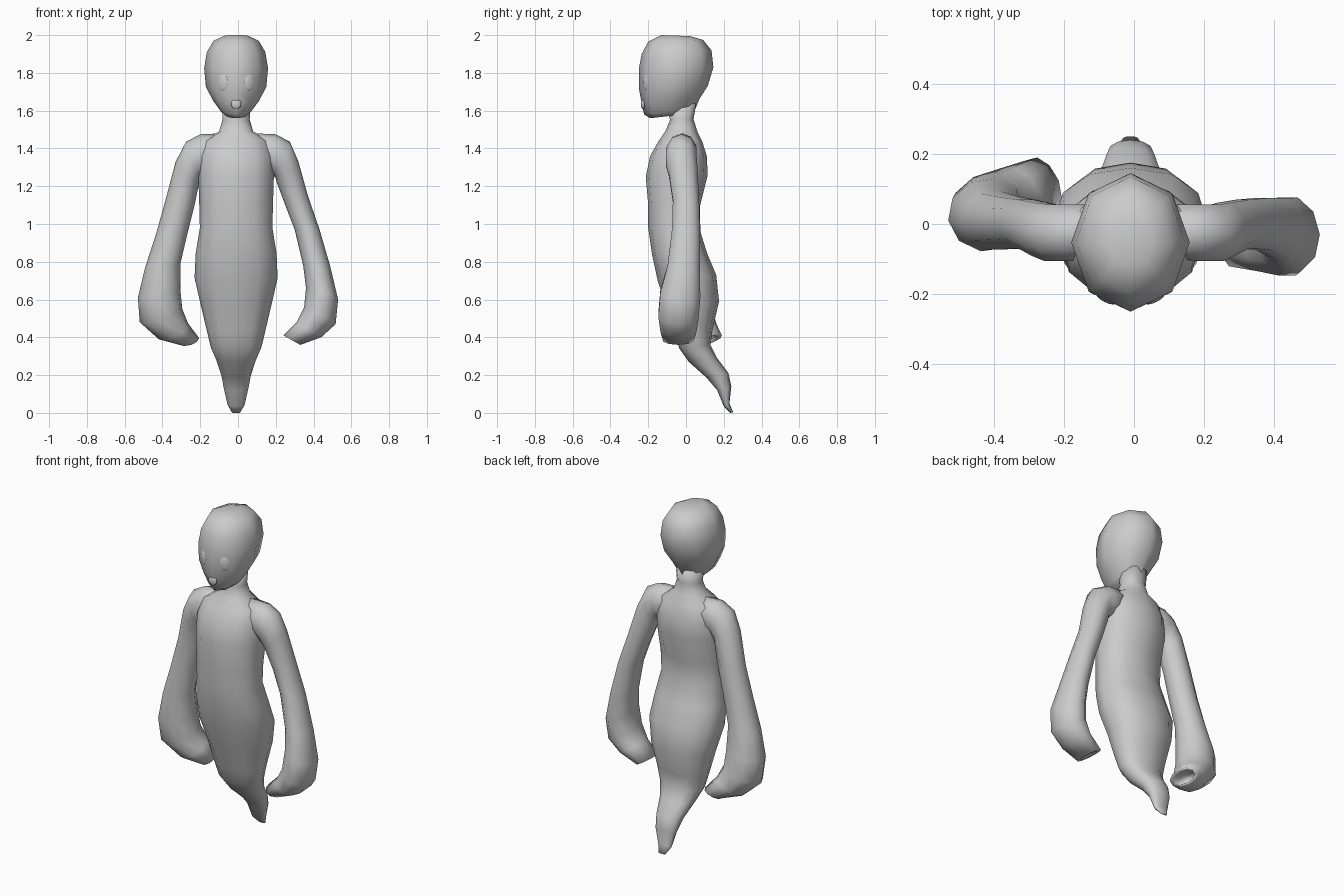
import bpy, bmesh, math
from mathutils import Vector


def loft(name, rings, sides, power=1.0, opening=False):
    """Skin elliptical rings, each given as (edge point, opposite edge point, side radius)."""
    rings = [(Vector(a), Vector(b), r) for a, b, r in rings]
    mids = [(a + b) / 2 for a, b, r in rings]
    loops = []
    for i, (a, b, r) in enumerate(rings):
        u = (b - a) / 2
        t = mids[min(i + 1, len(mids) - 1)] - mids[max(i - 1, 0)]
        v = u.cross(t).normalized() * r
        pts = []
        for k in range(sides):
            ang = 2 * math.pi * k / sides
            c, s = math.cos(ang), math.sin(ang)
            c = math.copysign(abs(c) ** power, c)
            s = math.copysign(abs(s) ** power, s)
            pts.append(mids[i] + u * c + v * s)
        loops.append(pts)
    if opening:  # sunken hollow at the end
        m, back = mids[-1], (mids[-2] - mids[-1]) * 0.6
        rim = loops[-1]
        loops.append([m + (p - m) * 0.72 for p in rim])
        loops.append([m + (p - m) * 0.55 + back for p in rim])
    bm = bmesh.new()
    vs = [[bm.verts.new(p) for p in pts] for pts in loops]
    for p, q in zip(vs, vs[1:]):
        for k in range(sides):
            n = (k + 1) % sides
            bm.faces.new((p[k], p[n], q[n], q[k]))
    bm.faces.new(vs[0])
    bm.faces.new(vs[-1])
    bmesh.ops.recalc_face_normals(bm, faces=bm.faces)
    for f in bm.faces:
        f.smooth = True
    me = bpy.data.meshes.new(name)
    bm.to_mesh(me)
    bm.free()
    ob = bpy.data.objects.new(name, me)
    bpy.context.collection.objects.link(ob)
    return ob


CX = -0.01


def profile(rows):
    """Rows of front y, front z, back y, back z, half width."""
    return [((CX, fy, fz), (CX, by, bz), w) for fy, fz, by, bz, w in rows]


# Head
loft("head", profile([
    (-0.13, 2.0, 0.02, 1.995, 0.06),
    (-0.20, 1.965, 0.09, 1.975, 0.12),
    (-0.235, 1.90, 0.135, 1.92, 0.155),
    (-0.25, 1.82, 0.145, 1.83, 0.169),
    (-0.25, 1.72, 0.115, 1.73, 0.16),
    (-0.235, 1.64, 0.07, 1.66, 0.12),
    (-0.222, 1.58, 0.05, 1.61, 0.08),
    (-0.19, 1.56, 0.03, 1.585, 0.055),
]), 8)

# Neck, torso and tapering tail
loft("body", profile([
    (-0.10, 1.62, 0.055, 1.64, 0.075),
    (-0.085, 1.55, 0.04, 1.555, 0.072),
    (-0.11, 1.49, 0.06, 1.49, 0.09),
    (-0.145, 1.44, 0.085, 1.44, 0.175),
    (-0.19, 1.36, 0.11, 1.36, 0.20),
    (-0.213, 1.25, 0.115, 1.26, 0.20),
    (-0.20, 1.10, 0.075, 1.10, 0.195),
    (-0.20, 0.98, 0.07, 0.98, 0.192),
    (-0.18, 0.84, 0.11, 0.85, 0.214),
    (-0.15, 0.70, 0.16, 0.73, 0.22),
    (-0.105, 0.56, 0.175, 0.59, 0.188),
    (-0.065, 0.43, 0.14, 0.44, 0.155),
    (-0.035, 0.34, 0.13, 0.36, 0.135),
    (0.015, 0.27, 0.165, 0.29, 0.105),
    (0.11, 0.185, 0.225, 0.21, 0.078),
    (0.165, 0.12, 0.24, 0.14, 0.065),
    (0.20, 0.035, 0.23, 0.05, 0.045),
    (0.235, 0.0, 0.25, 0.003, 0.022),
]), 12, 0.9)

# Arms: shared shoulder rings, then each arm's own pose down to the sleeve opening
shoulder = [
    ((0.08, -0.02, 1.30), (0.08, -0.02, 1.48), 0.08),
    ((0.18, -0.025, 1.27), (0.20, -0.025, 1.475), 0.085),
    ((0.20, -0.025, 1.24), (0.275, -0.025, 1.435), 0.085),
]
right_pose = [
    ((0.205, -0.015, 1.22), (0.32, -0.015, 1.33), 0.08),
    ((0.25, 0.0, 1.10), (0.37, 0.0, 1.15), 0.073),
    ((0.30, 0.0, 0.97), (0.432, 0.0, 0.97), 0.078),
    ((0.345, -0.012, 0.78), (0.49, -0.012, 0.77), 0.09),
    ((0.36, -0.03, 0.66), (0.53, -0.03, 0.60), 0.112),
    ((0.35, -0.04, 0.56), (0.517, -0.04, 0.47), 0.112),
    ((0.31, -0.04, 0.48), (0.44, -0.04, 0.40), 0.10),
    ((0.24, -0.04, 0.41), (0.33, -0.04, 0.36), 0.085),
]
left_pose = [
    ((-0.205, -0.015, 1.22), (-0.33, -0.015, 1.33), 0.08),
    ((-0.23, 0.0, 1.10), (-0.383, 0.0, 1.13), 0.073),
    ((-0.265, 0.005, 0.96), (-0.433, 0.0, 0.95), 0.078),
    ((-0.305, 0.02, 0.79), (-0.492, 0.0, 0.77), 0.085),
    ((-0.305, 0.04, 0.65), (-0.53, 0.01, 0.61), 0.105),
    ((-0.295, 0.05, 0.55), (-0.52, 0.025, 0.48), 0.108),
    ((-0.265, 0.08, 0.475), (-0.42, 0.06, 0.39), 0.10),
    ((-0.215, 0.125, 0.41), (-0.31, 0.10, 0.36), 0.085),
]
mirrored = [((-a[0], a[1], a[2]), (-b[0], b[1], b[2]), r) for a, b, r in shoulder]
loft("right_arm", shoulder + right_pose, 10, opening=True)
loft("left_arm", mirrored + left_pose, 10, opening=True)


# Eyes and mouth: shallow discs nearly flush with the face
def face_disc(name, x, y, z, rx, rz, turn):
    bpy.ops.mesh.primitive_uv_sphere_add(segments=16, ring_count=8, radius=1,
                                         location=(CX + x, y, z), rotation=(0, 0, turn))
    ob = bpy.context.object
    ob.name = name
    ob.scale = (rx, 0.012, rz)
    bpy.ops.object.shade_smooth()


for side, label in ((-1, "left_eye"), (1, "right_eye")):
    face_disc(label, side * 0.07, -0.211, 1.75, 0.032, 0.045, side * math.radians(28))
face_disc("mouth", 0, -0.227, 1.635, 0.027, 0.027, 0)
